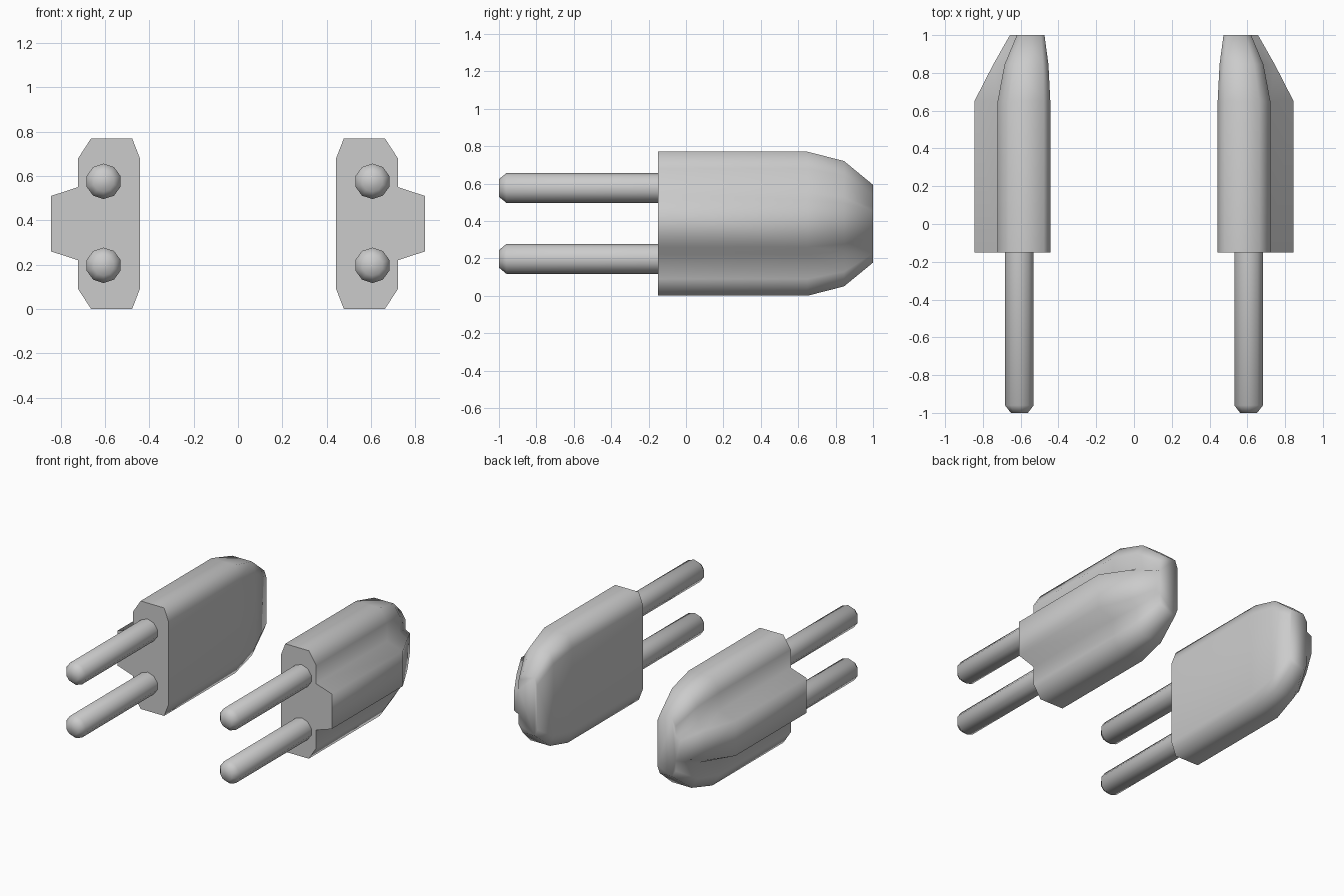
import bpy, bmesh, math

if "Cube" in bpy.data.objects:
    bpy.data.objects.remove(bpy.data.objects["Cube"])

grey = bpy.data.materials.new("plain_grey")
grey.diffuse_color = (0.6, 0.6, 0.6, 1)
grey.use_nodes = True
grey.node_tree.nodes["Principled BSDF"].inputs["Base Color"].default_value = grey.diffuse_color
MID_Z = 0.385


def loft(name, rings, smooth_angle):
    """Skin closed rings into a capped solid, mirrored across x = 0."""
    bm = bmesh.new()
    loops = [[bm.verts.new(p) for p in ring] for ring in rings]
    n = len(loops[0])
    for a, b in zip(loops, loops[1:]):
        for i in range(n):
            j = (i + 1) % n
            bm.faces.new((a[i], a[j], b[j], b[i]))
    bm.faces.new(loops[0])
    bm.faces.new(loops[-1])
    bmesh.ops.recalc_face_normals(bm, faces=bm.faces)
    mesh = bpy.data.meshes.new(name)
    bm.to_mesh(mesh)
    bm.free()
    mesh.materials.append(grey)
    obj = bpy.data.objects.new(name, mesh)
    bpy.context.collection.objects.link(obj)
    obj.modifiers.new("mirror", 'MIRROR').use_mirror_merge = False
    bpy.ops.object.select_all(action='DESELECT')
    obj.select_set(True)
    bpy.context.view_layer.objects.active = obj
    bpy.ops.object.shade_smooth_by_angle(angle=math.radians(smooth_angle))
    return obj


def pod_ring(y, inner, side, outer, zs):
    """Chamfered block section with a raised rib on its outer side."""
    w = side - inner
    upper = [(inner, 0.295), (inner + 0.125 * w, 0.385), (side - 0.21 * w, 0.385),
             (side, 0.295), (side, 0.165), (outer, 0.125)]
    half = [(x, y, MID_Z + z * zs) for x, z in upper]
    return half + [(x, y, 2 * MID_Z - z) for x, _, z in reversed(half)]


# Pods: straight body, then tapering towards the back
loft("pod", [pod_ring(*s) for s in (
    (-0.15, 0.443, 0.722, 0.845, 1.0),
    (0.65, 0.443, 0.722, 0.845, 1.0),
    (0.845, 0.453, 0.685, 0.745, 0.87),
    (1.0, 0.474, 0.62, 0.657, 0.54))], 85)

# Pegs: ten-sided rods with a chamfered front tip
for name, z in (("upper_peg", 0.576), ("lower_peg", 0.197)):
    rings = []
    for y, r in ((-1.0, 0.047), (-0.96, 0.08), (-0.14, 0.08)):
        rings.append([(0.607 + r * math.sin(math.tau * i / 10), y,
                       z + r * math.cos(math.tau * i / 10)) for i in range(10)])
    loft(name, rings, 60)
